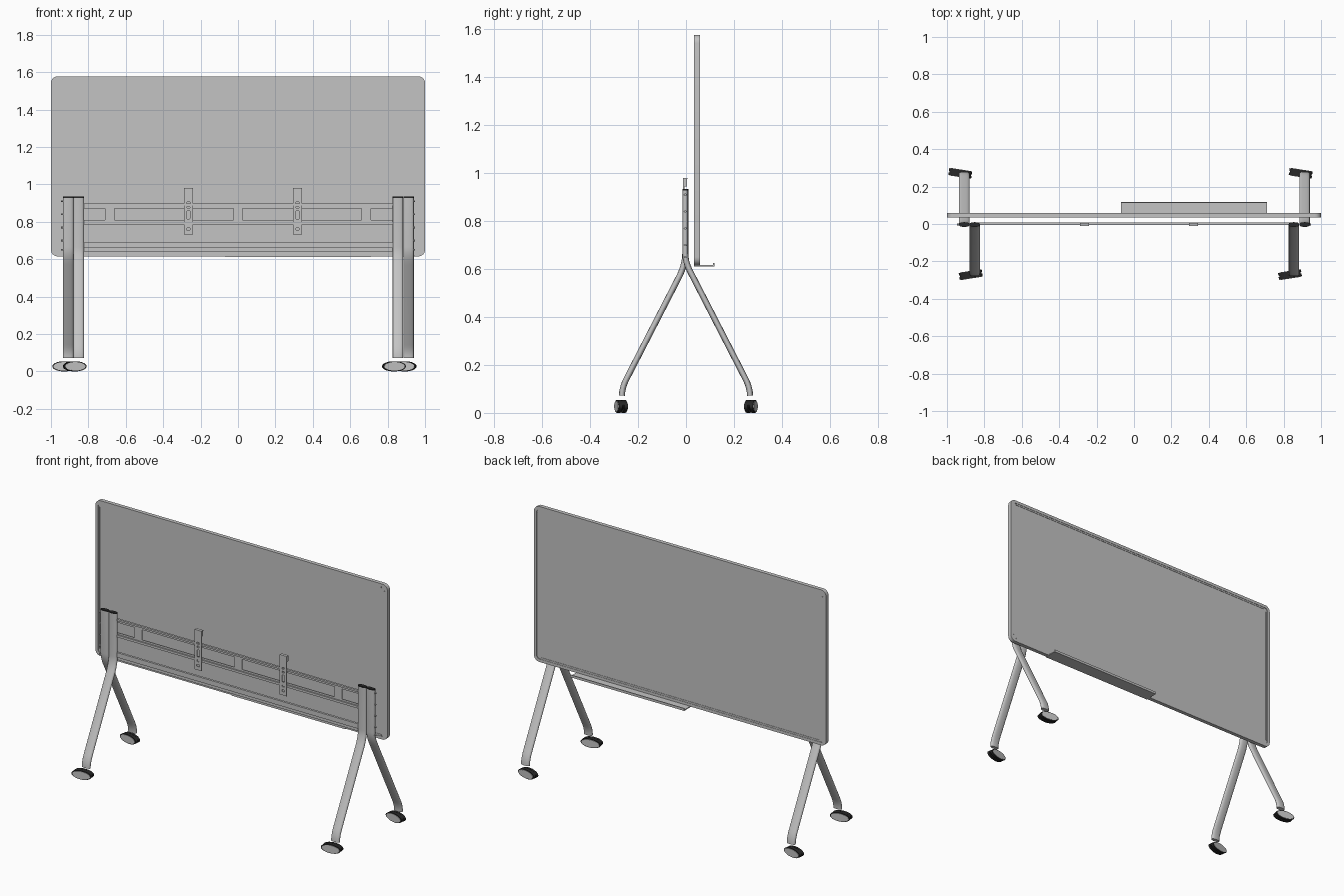
import bpy, bmesh, math
from mathutils import Matrix, Vector

if "Cube" in bpy.data.objects:
    bpy.data.objects.remove(bpy.data.objects["Cube"], do_unlink=True)


def material(name, rgb):
    m = bpy.data.materials.new(name)
    m.use_nodes = True
    m.diffuse_color = (*rgb, 1)
    b = next(n for n in m.node_tree.nodes if n.type == 'BSDF_PRINCIPLED')
    b.inputs["Base Color"].default_value = (*rgb, 1)
    return m


GREY = material("light grey metal", (0.55, 0.55, 0.55))
BLACK = material("black plastic", (0.02, 0.02, 0.02))


def add_mesh(name, bm, mat, smooth=False):
    bmesh.ops.recalc_face_normals(bm, faces=bm.faces)
    me = bpy.data.meshes.new(name)
    bm.to_mesh(me)
    bm.free()
    ob = bpy.data.objects.new(name, me)
    bpy.context.collection.objects.link(ob)
    me.materials.append(mat)
    if smooth:
        bpy.ops.object.select_all(action='DESELECT')
        ob.select_set(True)
        bpy.context.view_layer.objects.active = ob
        bpy.ops.object.shade_smooth_by_angle(angle=math.radians(35))
    return ob


def box(name, x, y, z, mat=GREY):
    bm = bmesh.new()
    size = Matrix.Diagonal((x[1] - x[0], y[1] - y[0], z[1] - z[0], 1))
    mid = Vector((sum(x) / 2, sum(y) / 2, sum(z) / 2))
    bmesh.ops.create_cube(bm, size=1, matrix=Matrix.Translation(mid) @ size)
    return add_mesh(name, bm, mat)


def rounded_rect(x0, x1, z0, z1, r=0.0, n=6):
    if r == 0:
        return [(x0, z0), (x1, z0), (x1, z1), (x0, z1)]
    corners = [(x1 - r, z1 - r), (x0 + r, z1 - r), (x0 + r, z0 + r), (x1 - r, z0 + r)]
    return [(cx + r * math.cos(a), cz + r * math.sin(a))
            for q, (cx, cz) in enumerate(corners)
            for a in [(q + k / n) * math.pi / 2 for k in range(n + 1)]]


def plate(name, loops, y0, y1, mat=GREY):
    """Upright plate from an outline followed by any number of holes."""
    cu = bpy.data.curves.new(name, 'CURVE')
    cu.dimensions, cu.fill_mode, cu.extrude = '2D', 'BOTH', (y1 - y0) / 2
    for pts in loops:
        s = cu.splines.new('POLY')
        s.points.add(len(pts) - 1)
        for p, (u, v) in zip(s.points, pts):
            p.co = (u, v, 0, 1)
        s.use_cyclic_u = True
    tmp = bpy.data.objects.new(name + "_outline", cu)
    bpy.context.collection.objects.link(tmp)
    dg = bpy.context.evaluated_depsgraph_get()
    me = bpy.data.meshes.new_from_object(tmp.evaluated_get(dg))
    bm = bmesh.new()
    bm.from_mesh(me)
    bpy.data.objects.remove(tmp, do_unlink=True)
    bpy.data.meshes.remove(me)
    bmesh.ops.remove_doubles(bm, verts=bm.verts, dist=1e-5)
    bm.transform(Matrix.Translation((0, (y0 + y1) / 2, 0)) @ Matrix.Rotation(math.pi / 2, 4, 'X'))
    return add_mesh(name, bm, mat, smooth=True)


def cylinder(name, mat, matrix, n=16):
    bm = bmesh.new()
    bmesh.ops.create_cone(bm, cap_ends=True, segments=n, radius1=1, radius2=1, depth=1, matrix=matrix)
    return add_mesh(name, bm, mat, smooth=True)


def bend(a, b, c, n=5):
    """Points of a soft bend from a to c around corner b."""
    a, b, c = Vector(a), Vector(b), Vector(c)
    return [(1 - t) ** 2 * a + 2 * t * (1 - t) * b + t * t * c for t in [k / n for k in range(n + 1)]]


def oval_tube(name, x, path, rx, rt, mat, n=24):
    """Sweep a flattened oval along a path of (y, z) points at constant x."""
    bm, rings = bmesh.new(), []
    for i, p in enumerate(path):
        t = (path[min(i + 1, len(path) - 1)] - path[max(i - 1, 0)]).normalized()
        ring = []
        for k in range(n):
            c, s = math.cos(math.tau * k / n), math.sin(math.tau * k / n)
            u = math.copysign(abs(c) ** 0.8, c) * rx
            v = math.copysign(abs(s) ** 0.8, s) * rt
            ring.append(bm.verts.new((x + u, p.x + t.y * v, p.y - t.x * v)))
        rings.append(ring)
    for r0, r1 in zip(rings, rings[1:]):
        for k in range(n):
            bm.faces.new((r0[k], r0[(k + 1) % n], r1[(k + 1) % n], r1[k]))
    bm.faces.new(rings[0])
    bm.faces.new(rings[-1])
    return add_mesh(name, bm, mat, smooth=True)


# Board: rounded frame around a thin panel, with raised edge strips
plate("board_frame", [rounded_rect(-1, 1, 0.615, 1.577, 0.035),
                      rounded_rect(-0.982, 0.982, 0.633, 1.559, 0.02)], 0.034, 0.058)
plate("board_panel", [rounded_rect(-0.985, 0.985, 0.63, 1.562, 0.02)], 0.038, 0.054)
for side, sx in (("right", -1), ("left", 1)):
    xs = sorted((sx * 0.972, sx * 0.984))
    box(f"edge_strip_{side}", xs, (0.036, 0.056), (0.66, 1.535))
for name, z in (("bottom", 0.631), ("top", 1.549)):
    box(f"edge_strip_{name}", (-0.955, 0.955), (0.036, 0.056), (z, z + 0.012))

# Pen tray behind the lower edge of the board
box("tray_shelf", (-0.07, 0.71), (0.034, 0.118), (0.611, 0.617))
box("tray_lip", (-0.07, 0.71), (0.113, 0.118), (0.617, 0.626))

# Mounting rail with four windows and folded flanges
windows = [(-0.83, -0.71), (-0.66, -0.025), (0.025, 0.66), (0.71, 0.83)]
plate("mount_rail", [rounded_rect(-0.845, 0.845, 0.79, 0.897)]
      + [rounded_rect(a, b, 0.81, 0.872) for a, b in windows], 0.002, 0.007)
for name, z0, z1 in (("top", 0.886, 0.897), ("bottom", 0.785, 0.799)):
    box(f"rail_flange_{name}", (-0.845, 0.845), (-0.006, 0.007), (z0, z1))

# Lower crossbar
box("crossbar", (-0.845, 0.845), (-0.006, 0.008), (0.66, 0.69))
box("crossbar_skirt", (-0.845, 0.845), (0.003, 0.008), (0.64, 0.66))

# Hanging brackets with slots and a hook at the top
for side, x in (("right", -0.265), ("left", 0.318)):
    slots = [(0.01, 0.893, 0.905), (0.008, 0.872, 0.882), (0.009, 0.815, 0.858),
             (0.008, 0.785, 0.797), (0.01, 0.755, 0.767)]
    plate(f"bracket_{side}", [rounded_rect(x - 0.024, x + 0.024, 0.733, 0.98)]
          + [rounded_rect(x - w, x + w, a, b, 0.005, 3) for w, a, b in slots], -0.012, -0.007)
    box(f"bracket_hook_{side}", (x - 0.024, x + 0.024), (-0.012, 0.006), (0.975, 0.98))
    for s in (-1, 1):
        xs = sorted((x + s * 0.020, x + s * 0.024))
        box(f"bracket_flange_{side}", xs, (-0.012, 0.004), (0.945, 0.98))


def caster(name, x, y, turn):
    place = Matrix.Translation((x, y, 0.027)) @ Matrix.Rotation(turn, 4, 'Z')
    lying = Matrix.Rotation(math.pi / 2, 4, 'X')

    def disc(part, mat, off, rx, rz, depth, dz=0):
        cylinder(f"{name}_{part}", mat, place @ Matrix.Translation((0, off, dz)) @ lying
                 @ Matrix.Diagonal((rx, rz, depth, 1)), 28)
    for s in (-1, 1):
        disc("wheel", BLACK, s * 0.011, 0.062, 0.027, 0.014)
        disc("hub", GREY, s * 0.0185, 0.055, 0.0225, 0.004)
    disc("hood", BLACK, 0, 0.058, 0.020, 0.012, 0.006)


# Leg pairs: oval posts side by side, one leg splaying back, one to the front
for side, xb, xf in (("right", -0.908, -0.852), ("left", 0.912, 0.855)):
    for end, x, s in (("back", xb, 1), ("front", xf, -1)):
        path = [Vector((-0.003, 0.928))]
        path += bend((-0.003, 0.665), (-0.003, 0.625), (s * 0.025, 0.575))
        path += bend((s * 0.245, 0.148), (s * 0.267, 0.108), (s * 0.267, 0.072))
        oval_tube(f"leg_{end}_{side}", x, path, 0.028, 0.0125, GREY)
        oval_tube(f"post_cap_{end}_{side}", x, [Vector((-0.003, 0.926)), Vector((-0.003, 0.934))],
                  0.028, 0.0125, BLACK)
        caster(f"caster_{end}_{side}", x - 0.021, s * 0.271, math.radians(-9 * s))
    # Bolts on the outer edge of the post pair
    for z in (0.91, 0.84, 0.77, 0.70, 0.65):
        cylinder(f"bolt_{side}", GREY, Matrix.Translation((math.copysign(0.94, xb), -0.003, z))
                 @ Matrix.Rotation(math.pi / 2, 4, 'Y') @ Matrix.Diagonal((0.005, 0.005, 0.014, 1)), 10)
